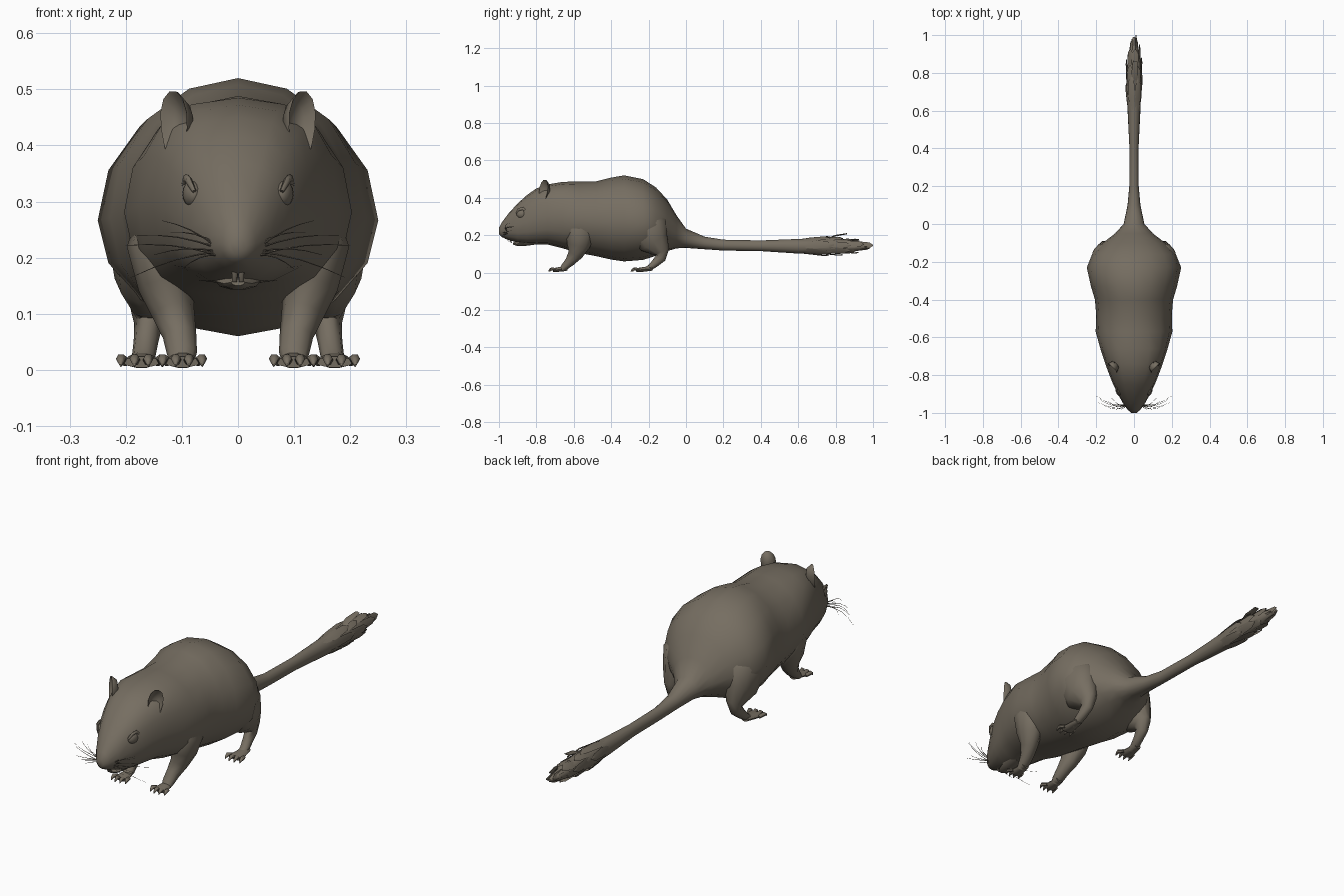
import bpy, bmesh, math, random
from mathutils import Vector

random.seed(4)
if "Cube" in bpy.data.objects:
    bpy.data.objects.remove(bpy.data.objects["Cube"])

FUR = (0.18, 0.155, 0.12, 1)
fur = bpy.data.materials.new("grey_brown_fur")
fur.use_nodes = True
fur.diffuse_color = FUR
bsdf = next(n for n in fur.node_tree.nodes if n.type == 'BSDF_PRINCIPLED')
bsdf.inputs["Base Color"].default_value = FUR
bsdf.inputs["Roughness"].default_value = 0.8

X, Z = Vector((1, 0, 0)), Vector((0, 0, 1))


def add_rings(bm, rings):
    """Skin a list of point rings and cap both ends."""
    loops = [[bm.verts.new(p) for p in ring] for ring in rings]
    for a, b in zip(loops, loops[1:]):
        n = len(a)
        for i in range(n):
            j = (i + 1) % n
            bm.faces.new((a[i], a[j], b[j], b[i]))
    bm.faces.new(loops[0])
    bm.faces.new(loops[-1][::-1])


def add_tube(bm, path, sides=10, ref=X):
    """Tube along (x, y, z, radius along ref, other radius) points."""
    pts = [Vector(p[:3]) for p in path]
    rings = []
    for k, p in enumerate(path):
        t = (pts[min(k + 1, len(pts) - 1)] - pts[max(k - 1, 0)]).normalized()
        u = (ref - t * ref.dot(t)).normalized()
        v = t.cross(u)
        angles = [math.tau * i / sides for i in range(sides)]
        rings.append([pts[k] + u * p[3] * math.cos(a) + v * p[4] * math.sin(a)
                      for a in angles])
    add_rings(bm, rings)


def finish(name, bm, mirror=False, angle=60):
    bmesh.ops.recalc_face_normals(bm, faces=bm.faces)
    mesh = bpy.data.meshes.new(name)
    bm.to_mesh(mesh)
    bm.free()
    mesh.materials.append(fur)
    obj = bpy.data.objects.new(name, mesh)
    bpy.context.collection.objects.link(obj)
    bpy.ops.object.select_all(action='DESELECT')
    obj.select_set(True)
    bpy.context.view_layer.objects.active = obj
    bpy.ops.object.shade_smooth_by_angle(angle=math.radians(angle))
    if mirror:
        obj.modifiers.new("Mirror", 'MIRROR').use_mirror_merge = False
    return obj


# Body, head and tail in one skin: y, top, bottom, half width
profile = [
    (-1.0, .24, .205, .014), (-.985, .268, .19, .032), (-.95, .315, .175, .058),
    (-.9, .37, .16, .085), (-.85, .415, .152, .11), (-.8, .45, .15, .13),
    (-.74, .472, .15, .152), (-.66, .485, .13, .178), (-.57, .488, .105, .203),
    (-.48, .488, .088, .2), (-.4, .508, .07, .207), (-.33, .52, .06, .228),
    (-.23, .5, .068, .25), (-.16, .455, .09, .222), (-.1, .39, .115, .165),
    (-.05, .305, .13, .1), (0, .235, .132, .055), (.1, .192, .125, .034),
    (.2, .176, .118, .025), (.4, .172, .115, .024), (.6, .18, .102, .034),
    (.76, .185, .1, .04), (.88, .175, .11, .033), (.95, .158, .122, .02),
    (.99, .145, .135, .006)]
bm = bmesh.new()
rings = []
for y, top, bottom, w in profile:
    mid = bottom + (top - bottom) * .46
    square = .8 if -.93 < y < -.62 else 1    # fuller cheeks and brow
    ring = []
    for i in range(16):
        a = math.tau * i / 16
        c, s = math.cos(a), math.sin(a)
        h = top - mid if s > 0 else mid - bottom
        ring.append((w * math.copysign(abs(c) ** square, c), y,
                     mid + h * math.copysign(abs(s) ** square, s)))
    rings.append(ring)
add_rings(bm, rings)
finish("body_and_tail", bm)


def add_foot(bm, x, y, z, width, length):
    """Flat paw with four curved, clawed toes."""
    add_tube(bm, [(x, y + .02, z + .008, .018, .012),
                  (x, y - length * .4, z + .002, width * .8, .013),
                  (x, y - length * .7, z, width * .9, .01)])
    for k in range(4):
        f = (k - 1.5) / 1.5
        tx, ty = x + f * width * .75, y - length * (.68 - .12 * abs(f))
        ex, reach = tx + f * .009, length * .36
        add_tube(bm, [(tx, ty + .01, z, .008, .008),
                      (ex, ty - reach * .5, z + .006, .009, .009),
                      (ex, ty - reach * .8, z, .006, .006),
                      (ex, ty - reach, z - .008, .001, .002)], 6)


# Legs with paws
bm = bmesh.new()
add_tube(bm, [(.13, -.55, .29, .045, .06), (.138, -.565, .22, .06, .08),
              (.128, -.575, .15, .05, .066), (.115, -.59, .1, .038, .042),
              (.104, -.62, .06, .03, .028), (.1, -.65, .03, .027, .02),
              (.1, -.665, .015, .022, .014)])
add_foot(bm, .099, -.655, .014, .035, .08)
finish("front_legs", bm, mirror=True)

bm = bmesh.new()
add_tube(bm, [(.14, -.23, .32, .05, .07), (.15, -.21, .24, .085, .115),
              (.158, -.17, .16, .062, .085), (.158, -.13, .11, .034, .045),
              (.16, -.135, .08, .025, .03), (.164, -.165, .05, .022, .022),
              (.168, -.195, .025, .021, .016), (.17, -.22, .016, .02, .012)])
add_foot(bm, .172, -.2, .014, .037, .095)
finish("hind_legs", bm, mirror=True)

# Cupped ears, turned outward
bm = bmesh.new()
across, facing = Vector((.72, .69, 0)), Vector((.69, -.72, 0))
up = Vector((.03, .12, 1)).normalized()
rings = []
for depth, size in [(-.022, .35), (-.016, .75), (.004, .98), (.009, 1),
                    (.005, .9), (-.008, .65), (-.014, .3)]:
    ring = []
    for i in range(14):
        a = math.tau * i / 14
        taper = .8 + .2 * math.sin(a)         # narrower at the base
        ring.append(Vector((.108, -.757, .43)) + facing * depth
                    + across * .04 * size * taper * math.cos(a)
                    + up * .068 * size * math.sin(a))
    rings.append(ring)
add_rings(bm, rings)
finish("ears", bm, mirror=True, angle=50)

# Almond eyes with a raised brow
bm = bmesh.new()
bmesh.ops.create_uvsphere(bm, u_segments=12, v_segments=8, radius=1)
for v in bm.verts:
    v.co = Vector((.083, -.882, .314)) + Vector(
        (v.co.x * .015 + v.co.y * .006, v.co.y * .025, v.co.z * .023))
add_tube(bm, [(.078, -.908, .318, .004, .004), (.088, -.895, .338, .008, .006),
              (.092, -.872, .342, .008, .006), (.098, -.85, .325, .004, .004)], 6, Z)
finish("eyes", bm, mirror=True)

# Lower jaw and front teeth
bm = bmesh.new()
add_tube(bm, [(0, -.925, .156, .012, .006), (0, -.905, .154, .025, .011),
              (0, -.86, .158, .04, .016), (0, -.8, .17, .05, .02)])
finish("lower_jaw", bm)
bm = bmesh.new()
add_tube(bm, [(.006, -.94, .185, .006, .005), (.006, -.938, .17, .005, .004),
              (.006, -.932, .157, .004, .002)], 6)
finish("teeth", bm, mirror=True)

# Whiskers fanning from the snout
bm = bmesh.new()
ends = [(.2, -.91, .222), (.19, -.945, .165), (.135, -.94, .266), (.12, -.92, .245),
        (.1, -.965, .18), (.15, -.965, .205), (.18, -.93, .24)]
for k, end in enumerate(ends):
    a, b = Vector((.035, -.955, .205 + .006 * (k % 4))), Vector(end)
    path = []
    for i in range(5):
        t = i / 4
        p = a.lerp(b, t) + Vector((0, -.02, .008)) * math.sin(math.pi * t)
        r = .0014 * (1 - t) + .0004
        path.append((*p, r, r))
    add_tube(bm, path, 4, Z)
finish("whiskers", bm, mirror=True)

# Ragged tail tuft: layers of flat flaring hair locks
bm = bmesh.new()
for start, end, inner, outer, count in [(.58, .79, .03, .047, 7), (.7, .88, .034, .045, 7),
                                        (.8, .95, .03, .034, 6), (.87, 1.0, .02, .012, 5)]:
    for k in range(count):
        a = math.tau * (k + .25) / count + random.uniform(-.15, .15)
        out, side = Vector((math.cos(a), 0, math.sin(a))), Vector((-math.sin(a), 0, math.cos(a)))
        tip = end - (random.uniform(0, .05) if k else 0)
        path = []
        for t, r, w in [(0, inner, .006), (.45, (inner + outer) / 2, .02),
                        (.85, outer, .016), (1, outer * .95, .003)]:
            p = out * r * Vector((1, 0, 1)).length / math.sqrt(2)
            path.append((p.x * .92, start + (tip - start) * t, .142 + p.z * 1.08,
                         w, .003))
        add_tube(bm, path, 4, side)
# One raised lock on top
add_tube(bm, [(0, .74, .175, .01, .004), (.004, .8, .198, .018, .004),
              (.006, .86, .208, .012, .003)], 4)
finish("tail_tuft", bm, angle=30)
